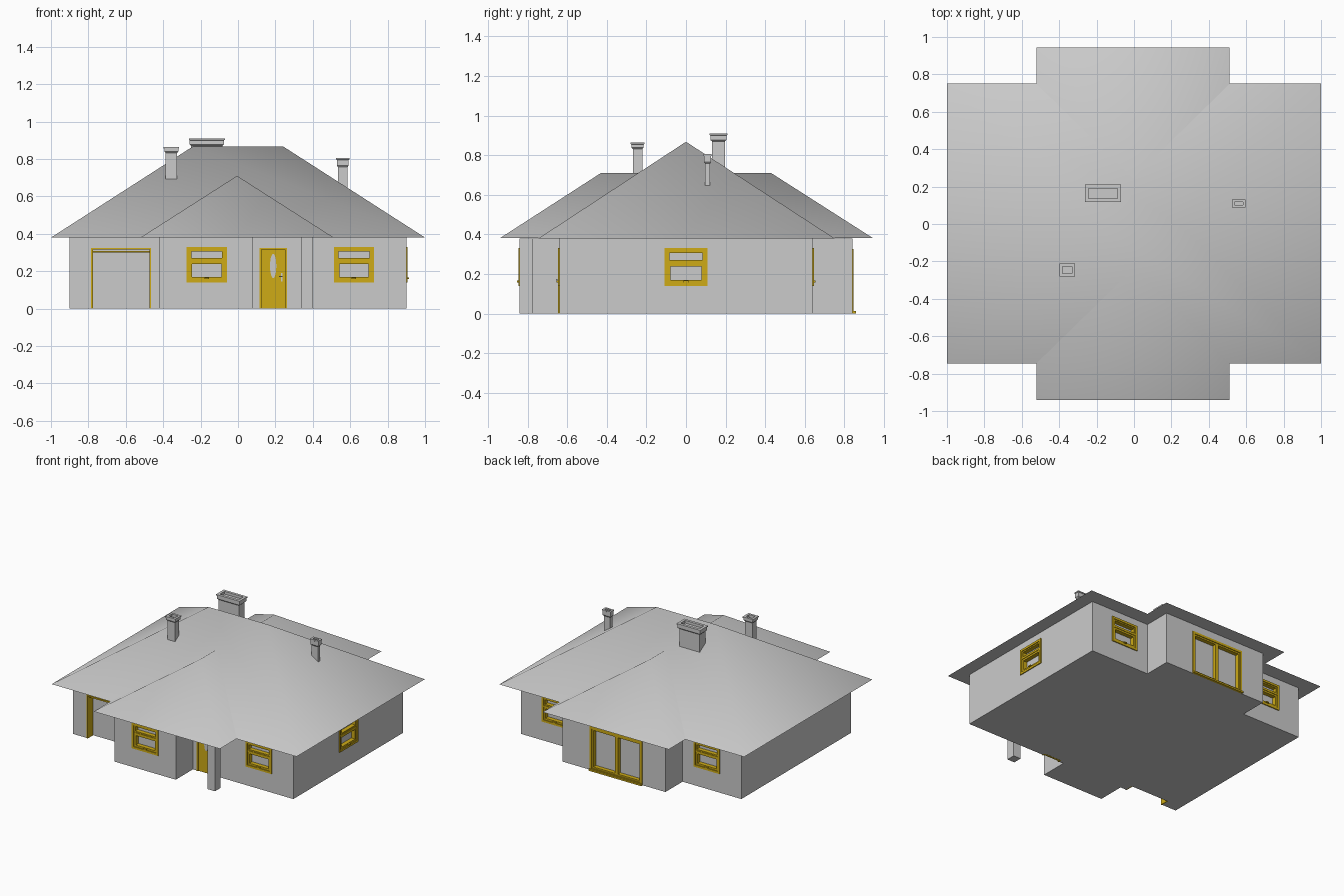
import bpy, bmesh, math
from mathutils import Matrix, Vector

if "Cube" in bpy.data.objects:
    bpy.data.objects.remove(bpy.data.objects["Cube"])


def material(name, rgb):
    m = bpy.data.materials.new(name)
    m.diffuse_color = (*rgb, 1)
    m.use_nodes = True
    m.node_tree.nodes["Principled BSDF"].inputs["Base Color"].default_value = m.diffuse_color
    return m


GREY = material("plain_grey", (0.6, 0.6, 0.6))
GOLD = material("golden_yellow", (0.62, 0.41, 0.008))


def finish(name, bm, mat, smooth=None):
    bmesh.ops.recalc_face_normals(bm, faces=bm.faces)
    me = bpy.data.meshes.new(name)
    bm.to_mesh(me)
    bm.free()
    me.materials.append(mat)
    ob = bpy.data.objects.new(name, me)
    bpy.context.collection.objects.link(ob)
    if smooth:
        bpy.ops.object.select_all(action='DESELECT')
        ob.select_set(True)
        bpy.context.view_layer.objects.active = ob
        bpy.ops.object.shade_smooth_by_angle(angle=math.radians(smooth))
    return ob


def add_box(bm, x0, x1, y0, y1, z0, z1):
    mat = Matrix.Translation(((x0 + x1) / 2, (y0 + y1) / 2, (z0 + z1) / 2)) \
        @ Matrix.Diagonal((x1 - x0, y1 - y0, z1 - z0, 1))
    return bmesh.ops.create_cube(bm, size=1, matrix=mat)['verts']


def box(name, dims, mat):
    bm = bmesh.new()
    add_box(bm, *dims)
    return finish(name, bm, mat)


# walls: one footprint pulled up to the eaves
H = 0.38
outline = [(-.9, -.64), (-.42, -.64), (-.42, -.84), (.08, -.84), (.08, -.64), (.9, -.64),
           (.9, .64), (.42, .64), (.42, .84), (-.42, .84), (-.42, .64), (-.9, .64)]
bm = bmesh.new()
f = bm.faces.new([bm.verts.new((x, y, 0)) for x, y in outline])
top = bmesh.ops.extrude_face_region(bm, geom=[f])
bmesh.ops.translate(bm, vec=(0, 0, H), verts=[v for v in top['geom'] if isinstance(v, bmesh.types.BMVert)])
walls = finish("walls", bm, GREY)
cut = bmesh.new()


def place(bm, at, turn):
    """Local frame: x along the wall, -y outwards."""
    bm.transform(Matrix.Translation(at) @ Matrix.Rotation(math.radians(turn), 4, 'Z'))


def opening(at, turn, w, z0, z1, depth):
    m = Matrix.Translation(at) @ Matrix.Rotation(math.radians(turn), 4, 'Z')
    vs = add_box(cut, -w / 2, w / 2, -.05, depth, z0, z1)
    bmesh.ops.transform(cut, matrix=m, verts=vs)


def frame(bm, x0, x1, z0, z1, t, y0, y1, bottom=True):
    add_box(bm, x0, x0 + t, y0, y1, z0, z1)
    add_box(bm, x1 - t, x1, y0, y1, z0, z1)
    add_box(bm, x0 + t, x1 - t, y0, y1, z1 - t, z1)
    if bottom:
        add_box(bm, x0 + t, x1 - t, y0, y1, z0, z0 + t)


def window(name, at, turn):
    w, z0, z1 = .215, .14, .33
    opening(at, turn, w - .02, z0 + .01, z1 - .01, .03)
    bm = bmesh.new()
    frame(bm, -w / 2, w / 2, z0, z1, .016, -.007, .03)
    frame(bm, -w / 2 + .016, w / 2 - .016, .262, z1 - .016, .009, -.001, .03)   # transom sash
    add_box(bm, -w / 2 + .016, w / 2 - .016, -.005, .03, .252, .262)            # middle rail
    frame(bm, -w / 2 + .016, w / 2 - .016, z0 + .016, .252, .013, -.001, .03)   # lower sash
    place(bm, at, turn)
    finish(name, bm, GOLD)
    bm = bmesh.new()
    add_box(bm, -.012, .012, -.014, 0, .158, .166)                             # handle
    place(bm, at, turn)
    finish(name + "_handle", bm, GOLD)


for i, (at, turn) in enumerate([((-.167, -.84, 0), 0), ((.62, -.64, 0), 0), ((.9, 0, 0), 90),
                                ((.62, .64, 0), 180), ((-.62, .64, 0), 180)]):
    window("window_%d" % (i + 1), at, turn)

# garage opening with thin lining
at = (-.625, -.64, 0)
opening(at, 0, .315, -.05, .32, .06)
bm = bmesh.new()
frame(bm, -.16, .16, 0, .325, .009, -.004, .058, bottom=False)
add_box(bm, -.151, .151, .01, .02, .3, .308)
place(bm, at, 0)
finish("garage_frame", bm, GOLD)

# front door with oval pane and handle
at = (.188, -.64, 0)
opening(at, 0, .14, -.05, .32, .02)
bm = bmesh.new()
frame(bm, -.073, .073, 0, .325, .01, -.006, .02, bottom=False)
add_box(bm, -.063, .063, .003, .019, 0, .315)
place(bm, at, 0)
finish("front_door", bm, GOLD)
bm = bmesh.new()
bmesh.ops.create_cone(bm, cap_ends=True, segments=20, radius1=.5, radius2=.5, depth=.006,
                      matrix=Matrix.Translation((0, .002, .228)) @ Matrix.Diagonal((.034, 1, .13, 1))
                      @ Matrix.Rotation(math.pi / 2, 4, 'X'))
add_box(bm, .042, .05, -.004, .004, .145, .19)
add_box(bm, .03, .05, -.016, -.004, .168, .175)
place(bm, at, 0)
finish("door_pane_and_handle", bm, GREY)

# sliding patio door
at = (-.02, .84, 0)
opening(at, 180, .415, .01, .315, .03)
bm = bmesh.new()
frame(bm, -.215, .215, 0, .325, .017, -.006, .03)
for s in (-1, 1):
    a, b = sorted((s * .001, s * .198))
    frame(bm, a, b, .017, .308, .011, 0, .03)
add_box(bm, -.215, .215, -.018, 0, 0, .012)
place(bm, at, 180)
finish("patio_door", bm, GOLD)

# cut all openings out of the walls
cutter = finish("opening_cutter", cut, GREY)
cutter.hide_render = True
mod = walls.modifiers.new("openings", 'BOOLEAN')
mod.operation = 'DIFFERENCE'
mod.solver = 'EXACT'
mod.object = cutter
bpy.context.view_layer.objects.active = walls
bpy.ops.object.modifier_apply(modifier="openings")
bpy.data.objects.remove(cutter)

# porch post
box("porch_post", (.34, .40, -.84, -.775, 0, H), GREY)


def hip_roof(name, x0, x1, y0, y1, z, top, ridge0, ridge1):
    bm = bmesh.new()
    for p in ((x0, y0, z), (x1, y0, z), (x1, y1, z), (x0, y1, z), (*ridge0, top), (*ridge1, top)):
        bm.verts.new(p)
    bmesh.ops.convex_hull(bm, input=bm.verts)
    bmesh.ops.dissolve_limit(bm, angle_limit=.01, verts=bm.verts, edges=bm.edges)
    return finish(name, bm, GREY, smooth=72)


# crossing hip roofs
hip_roof("main_roof", -1, 1, -.745, .75, H, .868, (-.24, 0), (.24, 0))
hip_roof("cross_roof", -.52, .51, -.94, .945, H + .001, .71, (-.005, -.43), (-.005, .43))


def chimney(name, x0, x1, y0, y1, zb, zc, zt, e):
    """Square shaft flaring into a hollow cap; x/y are the cap limits."""
    bm = bmesh.new()
    rings = []
    rim = e * 1.5
    for ins, z in ((e, zb), (e, zc - .008), (e * .35, zc), (e * .35, zt - .01), (0, zt - .008), (0, zt),
                   (rim, zt), (rim, zt - .02)):
        rings.append([bm.verts.new(p) for p in ((x0 + ins, y0 + ins, z), (x1 - ins, y0 + ins, z),
                                                (x1 - ins, y1 - ins, z), (x0 + ins, y1 - ins, z))])
    for a, b in zip(rings, rings[1:]):
        for i in range(4):
            j = (i + 1) % 4
            bm.faces.new((a[i], a[j], b[j], b[i]))
    bm.faces.new(rings[0][::-1])
    bm.faces.new(rings[-1])
    return finish(name, bm, GREY)


chimney("large_chimney", -.263, -.07, .118, .21, .68, .878, .91, .013)
chimney("left_chimney", -.398, -.315, -.28, -.21, .62, .84, .865, .011)
chimney("right_chimney", .525, .595, .088, .13, .55, .765, .805, .009)
